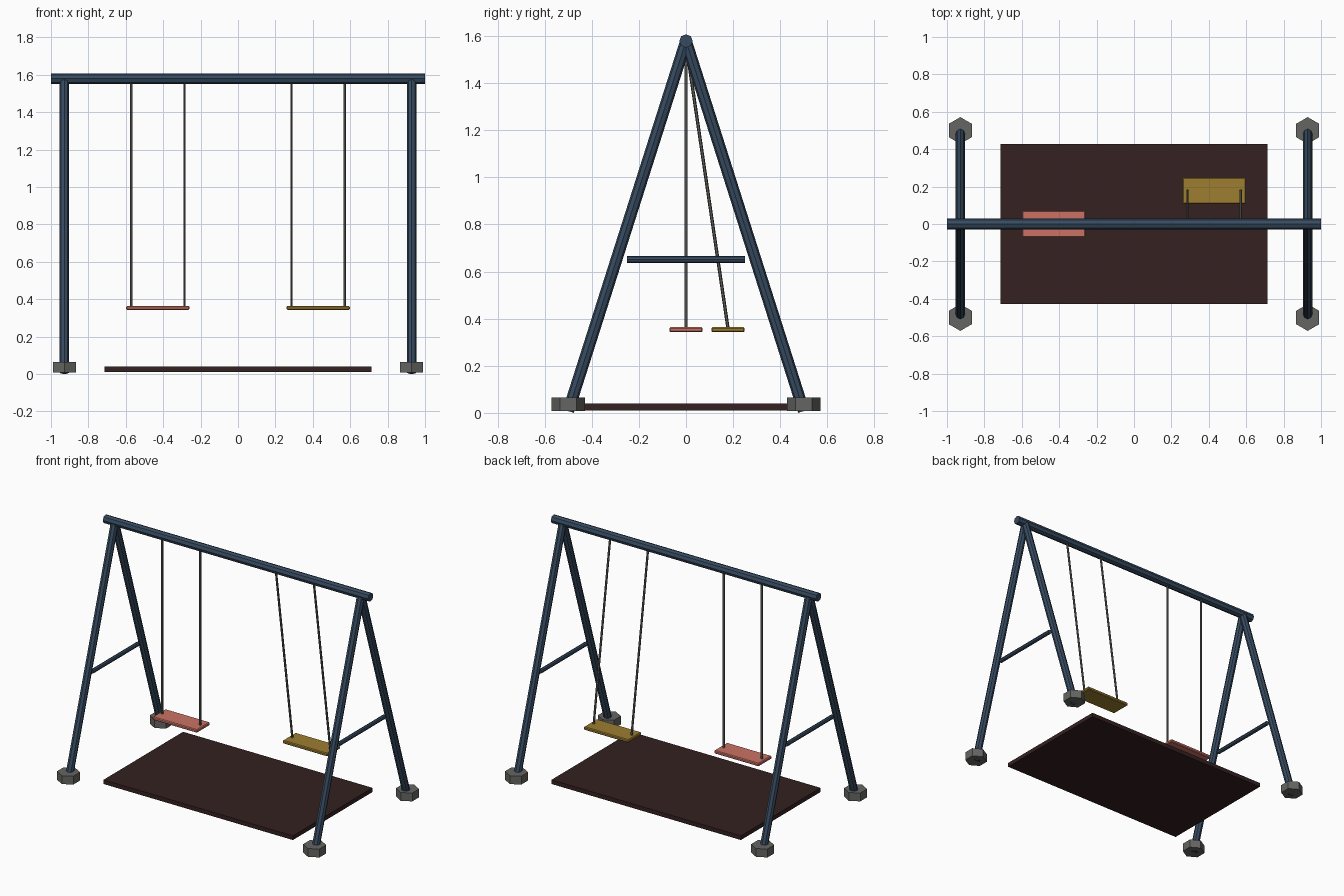
import bpy
from mathutils import Vector

if "Cube" in bpy.data.objects:
    bpy.data.objects.remove(bpy.data.objects["Cube"])


def material(name, rgb):
    m = bpy.data.materials.new(name)
    m.diffuse_color = (*rgb, 1.0)
    m.use_nodes = True
    m.node_tree.nodes["Principled BSDF"].inputs["Base Color"].default_value = m.diffuse_color
    return m


STEEL = material("blue steel", (0.038, 0.070, 0.118))
GREY = material("foot grey", (0.13, 0.13, 0.125))
ROPE = material("rope grey", (0.12, 0.12, 0.11))
CORAL = material("coral seat", (0.60, 0.17, 0.13))
MUSTARD = material("mustard seat", (0.34, 0.21, 0.03))
RUBBER = material("dark rubber", (0.035, 0.015, 0.015))


def finish(name, mat):
    o = bpy.context.object
    o.name = name
    o.data.materials.append(mat)
    return o


def rod(name, a, b, r, sides, mat):
    """Faceted cylinder running from point a to point b."""
    a, b = Vector(a), Vector(b)
    d = b - a
    bpy.ops.mesh.primitive_cylinder_add(
        vertices=sides, radius=r, depth=d.length, location=(a + b) / 2,
        rotation=d.to_track_quat('Z', 'Y').to_euler())
    return finish(name, mat)


def box(name, loc, size, mat, bevel=0.0):
    bpy.ops.mesh.primitive_cube_add(size=1, location=loc)
    o = bpy.context.object
    o.scale = size
    bpy.ops.object.transform_apply(location=False, rotation=False, scale=True)
    if bevel:
        b = o.modifiers.new("edge_bevel", 'BEVEL')
        b.width = bevel
        b.segments = 1
    return finish(name, mat)


BASE = 0.0076            # leg centre lines end just above the ground
TOP = BASE + 1.5714      # beam axis height

# top beam
rod("top_beam", (-1, 0, TOP), (1, 0, TOP), 0.0286, 8, STEEL)

# end frames: two legs, two feet and a crossbar on each side
for side, x in (("left", -0.9286), ("right", 0.9286)):
    for end, y in (("front", -0.5), ("back", 0.5)):
        rod(f"{side}_{end}_leg", (x, y, BASE), (x, 0, TOP), 0.025, 8, STEEL)
        bpy.ops.mesh.primitive_cylinder_add(
            vertices=6, radius=0.0714, depth=0.0571,
            location=(x, y, BASE + 0.0286))
        finish(f"{side}_{end}_foot", GREY)
    rod(f"{side}_crossbar", (x, -0.25, 0.651), (x, 0.25, 0.651),
        0.0143, 8, STEEL)

# swings: one hanging straight, one swung back
for name, x, y, mat in (("left", -0.4286, 0.0, CORAL),
                        ("right", 0.4286, 0.1786, MUSTARD)):
    box(f"{name}_seat", (x, y, 0.3535), (0.338, 0.141, 0.0214), mat, 0.005)
    for rope, dx in (("left", -0.1429), ("right", 0.1429)):
        rod(f"{name}_swing_{rope}_rope", (x + dx, y, 0.357),
            (x + dx, 0, TOP - 0.01), 0.0071, 6, ROPE)

# ground mat
box("ground_mat", (0, 0, 0.0254), (1.4286, 0.8571, 0.0286), RUBBER)
